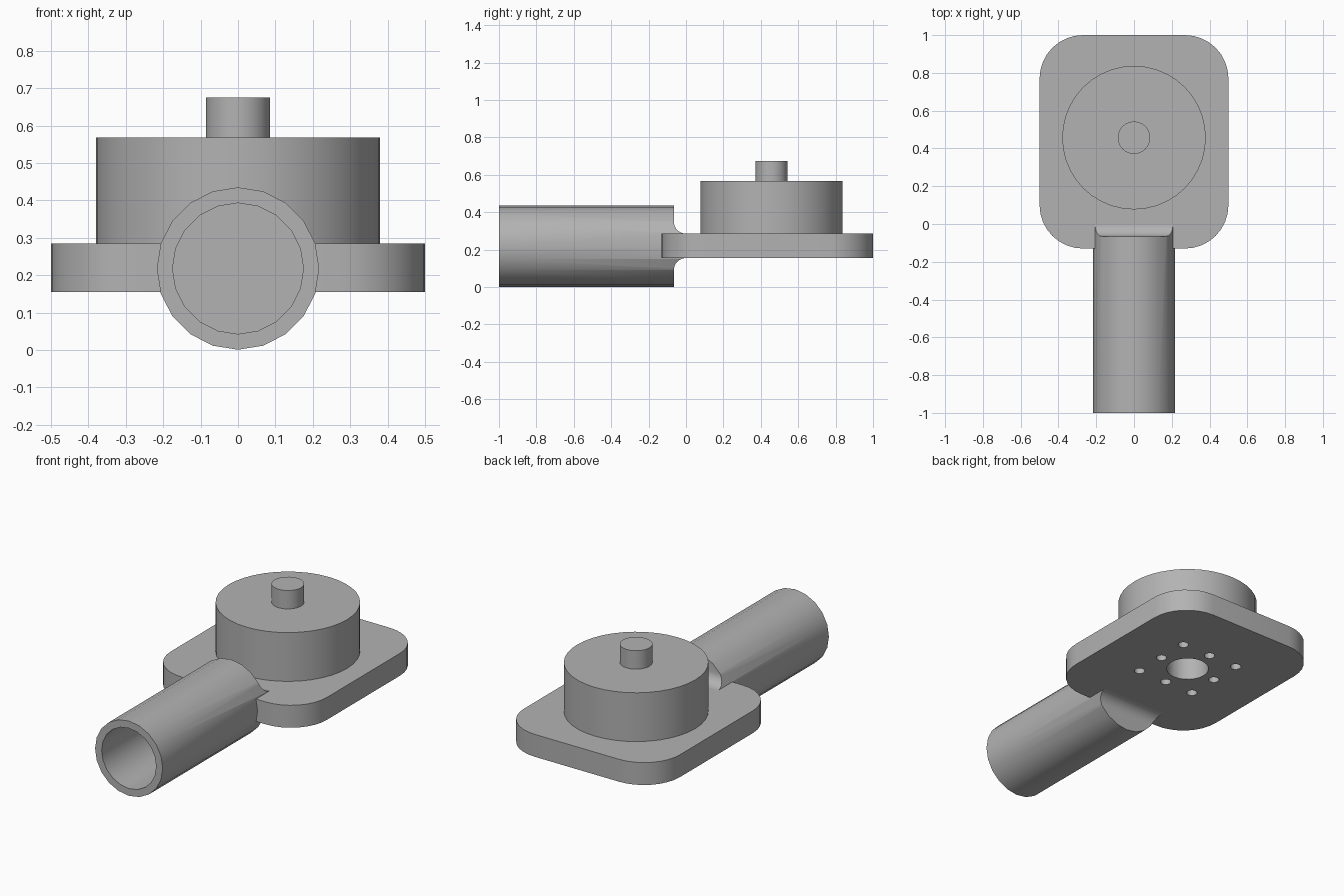
import bpy, bmesh, math
from mathutils import Matrix, Vector

if "Cube" in bpy.data.objects:
    bpy.data.objects.remove(bpy.data.objects["Cube"])

GREY = (0.45, 0.45, 0.45, 1)
grey = bpy.data.materials.new("plain grey")
grey.use_nodes = True
grey.diffuse_color = GREY
grey.node_tree.nodes["Principled BSDF"].inputs["Base Color"].default_value = GREY

CENTRE_Y = 0.457                   # axis of drum and bolt pattern
PLATE_LOW, PLATE_TOP = 0.155, 0.285
TUBE_Z = 0.218


def make(name, bm):
    bmesh.ops.recalc_face_normals(bm, faces=bm.faces)
    mesh = bpy.data.meshes.new(name)
    bm.to_mesh(mesh)
    bm.free()
    mesh.materials.append(grey)
    obj = bpy.data.objects.new(name, mesh)
    bpy.context.collection.objects.link(obj)
    return obj


def prism(name, points, depth):
    """Extrude a closed outline along the vector depth."""
    bm = bmesh.new()
    face = bm.faces.new([bm.verts.new(p) for p in points])
    new = bmesh.ops.extrude_face_region(bm, geom=[face])["geom"]
    bmesh.ops.translate(bm, vec=depth, verts=[v for v in new if isinstance(v, bmesh.types.BMVert)])
    return make(name, bm)


def disc(name, x, y, radius, low, high, sides):
    ring = [(x + radius * math.cos(2 * math.pi * i / sides),
             y + radius * math.sin(2 * math.pi * i / sides), low) for i in range(sides)]
    return prism(name, ring, Vector((0, 0, high - low)))


def barrel(name, radius, start, end, sides=20):
    ring = [(radius * math.cos(2 * math.pi * i / sides), start,
             TUBE_Z + radius * math.sin(2 * math.pi * i / sides)) for i in range(sides)]
    return prism(name, ring, Vector((0, end - start, 0)))


def combine(obj, tool, operation):
    tool.hide_render = True
    mod = obj.modifiers.new("cut", "BOOLEAN")
    mod.object, mod.operation, mod.solver = tool, operation, "EXACT"
    bpy.context.view_layer.objects.active = obj
    bpy.ops.object.modifier_apply(modifier=mod.name)
    bpy.data.objects.remove(tool)


def arc(cx, cy, radius, a0, a1, steps):
    for i in range(steps + 1):
        a = math.radians(a0 + (a1 - a0) * i / steps)
        yield cx + radius * math.cos(a), cy + radius * math.sin(a)


# Base plate with rounded corners
R = 0.23
outline = []
for cx, cy, a in ((0.5 - R, 1 - R, 0), (R - 0.5, 1 - R, 90),
                  (R - 0.5, R - 0.13, 180), (0.5 - R, R - 0.13, 270)):
    outline += [(x, y, PLATE_LOW) for x, y in arc(cx, cy, R, a, a + 90, 8)]
plate = prism("base_plate", outline, Vector((0, 0, PLATE_TOP - PLATE_LOW)))

# Central bore and square bolt pattern
for i in (-1, 0, 1):
    for j in (-1, 0, 1):
        radius = 0.029 if i or j else 0.115
        hole = disc("hole_cutter", i * 0.187, CENTRE_Y + j * 0.187, radius, 0.1, 0.35, 24)
        combine(plate, hole, "DIFFERENCE")

# Drum and shaft
drum = disc("drum", 0, CENTRE_Y, 0.38, PLATE_TOP, 0.568, 40)
shaft = disc("shaft", 0, CENTRE_Y, 0.086, 0.568, 0.675, 24)

# Tube handle, trimmed to a filleted neck where it joins the plate
tube = barrel("tube_handle", 0.217, -1, 0.1)
F = 0.065
neck = [(-1.1, 0.6), (-F, 0.6)]
neck += list(arc(0, PLATE_TOP + F, F, 180, 270, 8))
neck += list(arc(0, PLATE_LOW - F, F, 90, 180, 8))
neck += [(-F, -0.2), (-1.1, -0.2)]
trim = prism("neck_trim", [(-0.4, y, z) for y, z in neck], Vector((0.8, 0, 0)))
combine(tube, trim, "INTERSECT")
combine(tube, barrel("bore_cutter", 0.175, -1.1, -0.135), "DIFFERENCE")

# Smooth the curved walls, keep rims crisp
for obj in (plate, drum, shaft, tube):
    bpy.ops.object.select_all(action="DESELECT")
    obj.select_set(True)
    bpy.context.view_layer.objects.active = obj
    bpy.ops.object.shade_smooth_by_angle(angle=math.radians(30))
